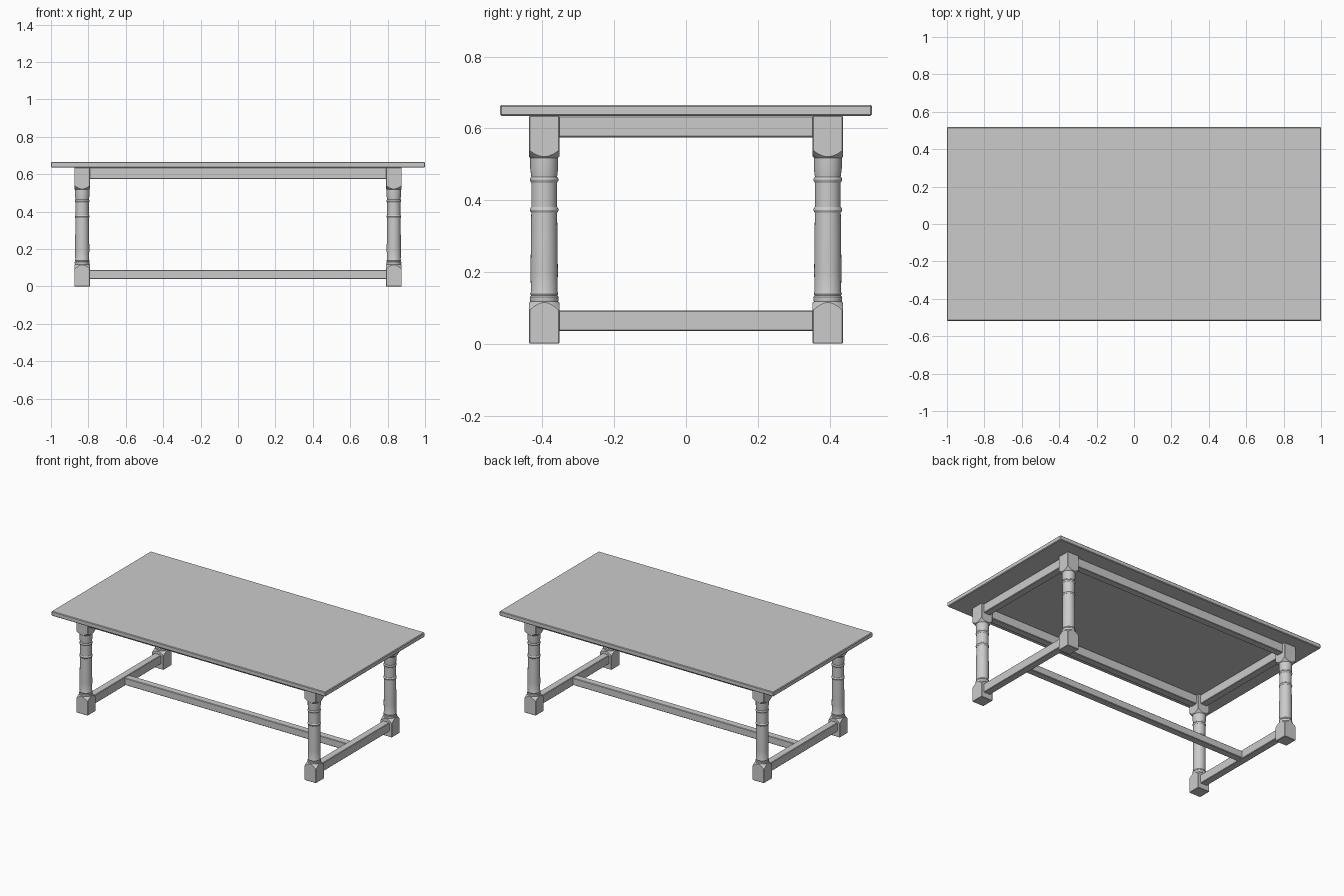
import bpy
import bmesh
import math

if "Cube" in bpy.data.objects:
    bpy.data.objects.remove(bpy.data.objects["Cube"], do_unlink=True)

grey = bpy.data.materials.new("plain grey")
grey.use_nodes = True
grey.diffuse_color = (0.6, 0.6, 0.6, 1)
grey.node_tree.nodes["Principled BSDF"].inputs["Base Color"].default_value = (0.6, 0.6, 0.6, 1)

LEG_X, LEG_Y, HALF = 0.833, 0.395, 0.042
TOP_Z, UNDERSIDE = 0.665, 0.635


def finish(bm, name):
    bmesh.ops.recalc_face_normals(bm, faces=bm.faces)
    mesh = bpy.data.meshes.new(name)
    bm.to_mesh(mesh)
    bm.free()
    mesh.materials.append(grey)
    obj = bpy.data.objects.new(name, mesh)
    bpy.context.collection.objects.link(obj)
    return obj


def box(name, low, high, bevel=0.003):
    """Box between two corners, with its edges slightly eased."""
    bm = bmesh.new()
    bmesh.ops.create_cube(bm, size=1)
    for v in bm.verts:
        v.co = [(a + b) / 2 + c * (b - a) for a, b, c in zip(low, high, v.co)]
    if bevel:
        bmesh.ops.bevel(bm, geom=bm.edges[:], offset=bevel, segments=1, affect='EDGES')
    return finish(bm, name)


def lathe(name, profile, sides=32):
    """Closed solid of revolution from (radius, height) points."""
    bm = bmesh.new()
    rings = [[bm.verts.new((r * math.cos(t), r * math.sin(t), z))
              for t in [math.tau * i / sides for i in range(sides)]]
             for r, z in profile]
    for a, b in zip(rings, rings[1:]):
        for i in range(sides):
            j = (i + 1) % sides
            bm.faces.new((a[i], a[j], b[j], b[i]))
    bm.faces.new(rings[0])
    bm.faces.new(rings[-1])
    return finish(bm, name)


# Turned leg: the lathe shape cut by a square post leaves the square blocks
profile = [
    (0.065, -0.02), (0.065, 0.085), (0.042, 0.115),
    (0.039, 0.117), (0.040, 0.122), (0.040, 0.130), (0.037, 0.134), (0.039, 0.139),
    (0.037, 0.144), (0.038, 0.20), (0.037, 0.29), (0.036, 0.365),
    (0.039, 0.369), (0.040, 0.373), (0.039, 0.377), (0.036, 0.381),
    (0.036, 0.449), (0.039, 0.453), (0.040, 0.457), (0.039, 0.461), (0.036, 0.465),
    (0.039, 0.490), (0.039, 0.518), (0.042, 0.521), (0.065, 0.545), (0.065, 0.66)]
leg = lathe("leg_front_right", profile)
post = box("post_cutter", (-HALF, -HALF, 0), (HALF, HALF, UNDERSIDE), 0.002)
cut = leg.modifiers.new("square", 'BOOLEAN')
cut.operation = 'INTERSECT'
cut.solver = 'EXACT'
cut.object = post
bpy.context.view_layer.objects.active = leg
leg.select_set(True)
bpy.ops.object.modifier_apply(modifier="square")
bpy.data.objects.remove(post, do_unlink=True)
bpy.ops.object.shade_smooth_by_angle(angle=math.radians(25))

# Four legs share one mesh
leg.location = (-LEG_X, -LEG_Y, 0)
for name, sx, sy in (("leg_front_left", 1, -1), ("leg_back_right", -1, 1), ("leg_back_left", 1, 1)):
    twin = bpy.data.objects.new(name, leg.data)
    twin.location = (sx * LEG_X, sy * LEG_Y, 0)
    bpy.context.collection.objects.link(twin)

# Table top
box("table_top", (-1, -0.518, UNDERSIDE), (1, 0.518, TOP_Z), 0.004)

# Aprons and stretchers run between the leg blocks
T = 0.024
IN_X, IN_Y = LEG_X - HALF + 0.005, LEG_Y - HALF + 0.005
for side, s in (("right", -1), ("left", 1)):
    x = s * LEG_X
    box("apron_" + side, (x - T, -IN_Y, 0.575), (x + T, IN_Y, UNDERSIDE))
    box("stretcher_" + side, (x - T, -IN_Y, 0.035), (x + T, IN_Y, 0.093))
for side, s in (("front", -1), ("back", 1)):
    y = s * LEG_Y
    box("apron_" + side, (-IN_X, y - T, 0.575), (IN_X, y + T, UNDERSIDE))
box("centre_stretcher", (-LEG_X + T - 0.004, -T, 0.04), (LEG_X - T + 0.004, T, 0.087))
